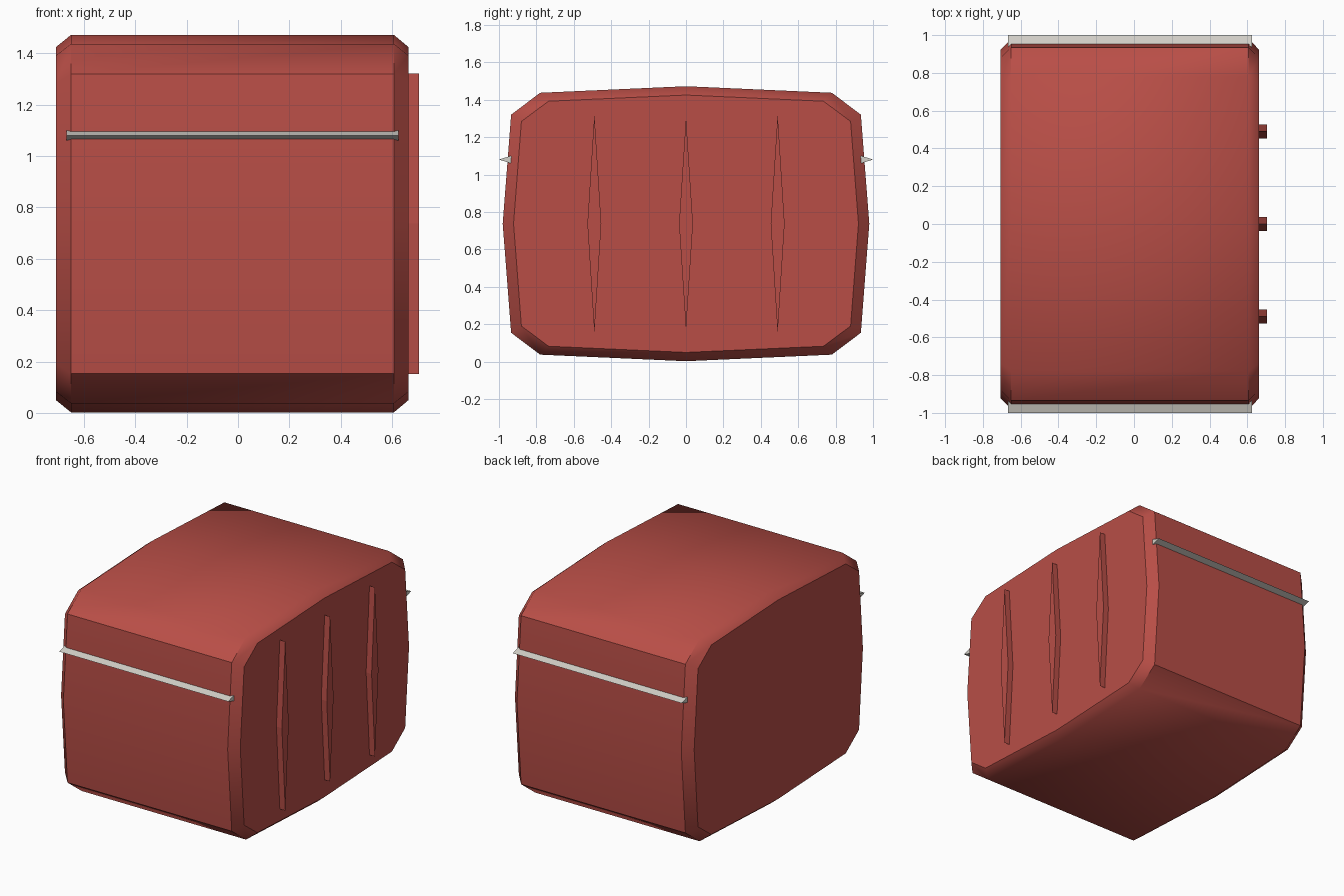
import bpy, bmesh, math

if "Cube" in bpy.data.objects:
    bpy.data.objects.remove(bpy.data.objects["Cube"])


def material(name, rgb):
    m = bpy.data.materials.new(name)
    m.diffuse_color = (*rgb, 1)
    m.use_nodes = True
    m.node_tree.nodes["Principled BSDF"].inputs["Base Color"].default_value = m.diffuse_color
    return m


RED = material("brick_red", (0.48, 0.076, 0.062))
GREY = material("pale_grey", (0.65, 0.63, 0.58))


def loft(name, rings, mat, smooth=None):
    """Skin a closed solid through (x, [(y, z), ...]) rings."""
    bm = bmesh.new()
    loops = [[bm.verts.new((x, y, z)) for y, z in pts] for x, pts in rings]
    n = len(loops[0])
    for a, b in zip(loops, loops[1:]):
        for i in range(n):
            j = (i + 1) % n
            bm.faces.new((a[i], a[j], b[j], b[i]))
    bm.faces.new(loops[0])
    bm.faces.new(loops[-1])
    bmesh.ops.recalc_face_normals(bm, faces=bm.faces)
    me = bpy.data.meshes.new(name)
    bm.to_mesh(me)
    bm.free()
    me.materials.append(mat)
    ob = bpy.data.objects.new(name, me)
    bpy.context.collection.objects.link(ob)
    if smooth:
        bpy.ops.object.select_all(action='DESELECT')
        ob.select_set(True)
        bpy.context.view_layer.objects.active = ob
        bpy.ops.object.shade_smooth_by_angle(angle=math.radians(smooth))
    return ob


def mirrored_outline(quarter, mid):
    """Mirror a quarter outline (top centre to side) around y = 0 and z = mid."""
    top, *corners, side = quarter
    right = [top, *corners, side]
    right += [(y, -z) for y, z in reversed(corners)] + [(0, -top[1])]
    left = [(-y, z) for y, z in reversed(right[1:-1])]
    return [(y, mid + z) for y, z in right + left]


def diamond(y, z, half_y, half_z):
    return [(y, z + half_z), (y + half_y, z), (y, z - half_z), (y - half_y, z)]


MID = 0.737

# Bulging case with chamfered end caps
outer = mirrored_outline([(0, 0.735), (0.78, 0.70), (0.935, 0.583), (0.98, 0)], MID)
inner = mirrored_outline([(0, 0.688), (0.735, 0.655), (0.88, 0.547), (0.922, 0)], MID)
loft("case", [(-0.708, inner), (-0.65, outer), (0.607, outer), (0.663, inner)], RED, 40)

# Diamond ribs on the end cap
for i, (y, h) in enumerate([(-0.49, 0.585), (0, 0.57), (0.49, 0.585)]):
    pts = diamond(y, MID, 0.037, h)
    loft(f"rib_{i + 1}", [(0.64, pts), (0.705, pts)], RED)

# Pointed trim strips on front and back
for name, side in (("front_trim", -1), ("back_trim", 1)):
    pts = diamond(side * 0.94, 1.08, 0.06, 0.019)
    loft(name, [(-0.667, pts), (0.625, pts)], GREY)
